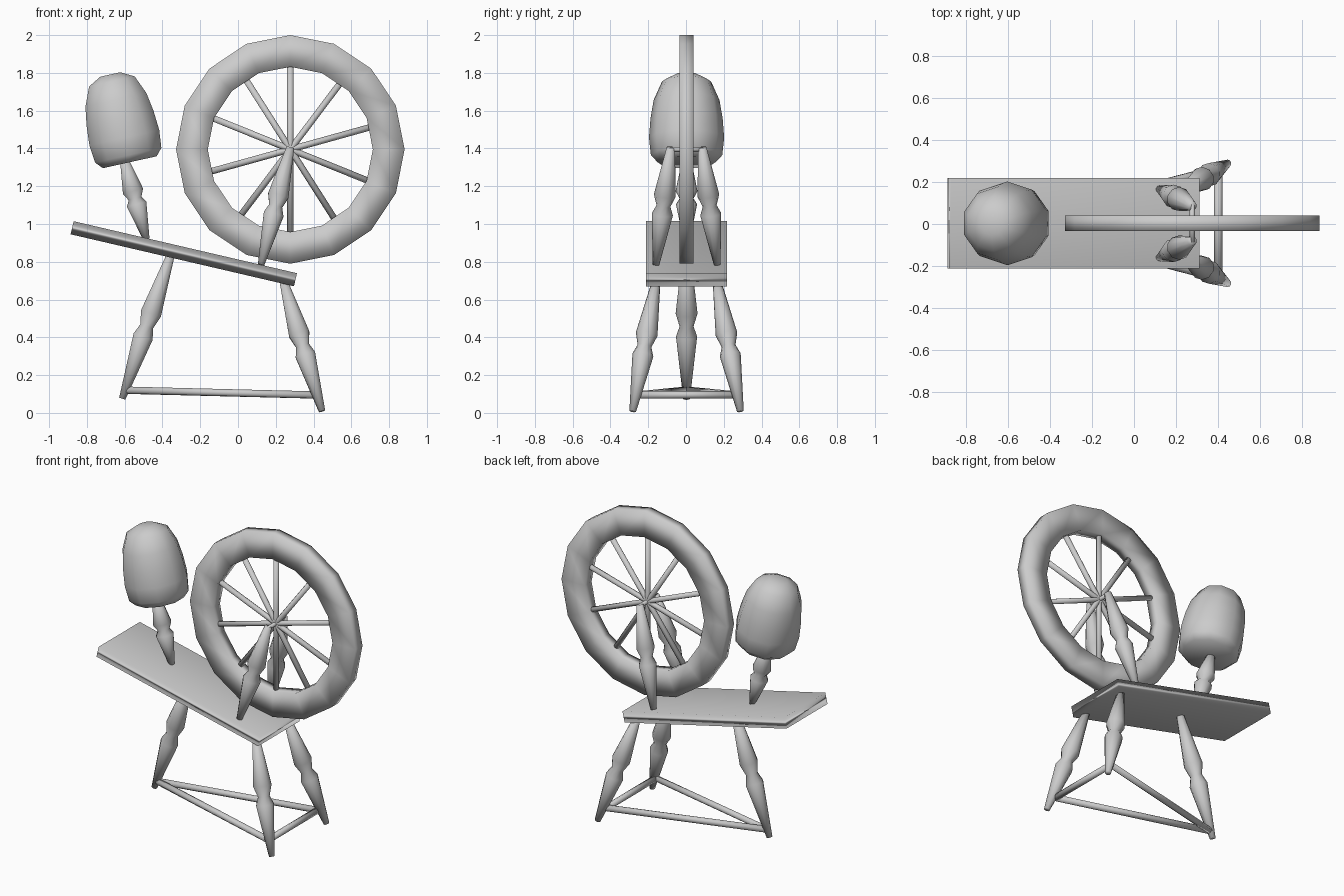
import bpy, bmesh, math
from mathutils import Vector

if "Cube" in bpy.data.objects:
    bpy.data.objects.remove(bpy.data.objects["Cube"])

Y = 0.003  # mid-plane of the model


def lathe(name, p0, p1, profile, sides):
    """Turned part from p0 to p1; profile holds (radius, fraction along axis)."""
    p0, p1 = Vector(p0), Vector(p1)
    axis = p1 - p0
    q = Vector((0, 0, 1)).rotation_difference(axis)
    bm = bmesh.new()
    rings = []
    for r, t in profile:
        ring = []
        for i in range(sides):
            a = math.pi / 2 + 2 * math.pi * i / sides
            ring.append(bm.verts.new(
                p0 + q @ Vector((r * math.cos(a), r * math.sin(a), t * axis.length))))
        rings.append(ring)
    for a, b in zip(rings, rings[1:]):
        for i in range(sides):
            j = (i + 1) % sides
            bm.faces.new((a[i], a[j], b[j], b[i]))
    bmesh.ops.remove_doubles(bm, verts=bm.verts, dist=1e-5)
    bmesh.ops.recalc_face_normals(bm, faces=bm.faces)
    for f in bm.faces:
        f.smooth = True
    me = bpy.data.meshes.new(name)
    bm.to_mesh(me)
    bm.free()
    ob = bpy.data.objects.new(name, me)
    bpy.context.collection.objects.link(ob)
    return ob


def rod(name, p0, p1, r, sides=8):
    return lathe(name, p0, p1, [(0, 0), (r, 0), (r, 1), (0, 1)], sides)


def turned(name, p0, p1):
    """Spindle with two bulges and a neck between them."""
    prof = [(0, 0), (.018, 0), (.056, .43), (.037, .5), (.058, .59), (.022, 1), (0, 1)]
    return lathe(name, p0, p1, prof, 10)


# sloping board
bpy.ops.mesh.primitive_cube_add(size=1, location=(-.287, Y, .8425),
                                rotation=(0, math.radians(13.1), 0))
board = bpy.context.object
board.name = "board"
board.scale = (1.214, .43, .071)
bpy.ops.object.shade_smooth()

# legs and stretchers
turned("left_leg", (-.613, Y, .075), (-.355, Y, .84))
for s, side in ((-1, "front"), (1, "back")):
    turned(side + "_leg", (.445, Y + s * .285, .009), (.24, Y + s * .16, .70))
    rod(side + "_stretcher", (-.595, Y, .12), (.4, Y + s * .258, .095), .02)
    # wheel supports
    turned(side + "_wheel_support", (.122, Y + s * .162, .785), (.277, Y + s * .083, 1.405))
rod("cross_stretcher", (.4, Y - .258, .095), (.4, Y + .258, .095), .02)

# wheel: rim, spokes, axle
cx, cz = .277, 1.395
lathe("wheel_rim", (cx, Y - .037, cz), (cx, Y + .037, cz),
      [(.437, 0), (.605, 0), (.605, 1), (.437, 1), (.437, 0)], 16)
for i, deg in enumerate((90, 53, 15.5, -22, -57.5)):
    a = math.radians(deg)
    dx, dz = .445 * math.cos(a), .445 * math.sin(a)
    rod("spoke_pair_%d" % i, (cx - dx, Y, cz - dz), (cx + dx, Y, cz + dz), .017)
rod("axle", (cx, Y - .09, cz), (cx, Y + .09, cz), .013)

# distaff post and wool bundle
turned("distaff_post", (-.485, Y, .92), (-.605, Y, 1.35))
base = Vector((-.573, Y, 1.327))
tip = base + Vector((-.216, 0, .976)) * .476
lathe("wool_bundle", base, tip,
      [(0, 0), (.153, 0), (.189, .08), (.199, .28), (.191, .5),
       (.174, .71), (.13, .92), (.057, 1), (0, 1)], 10)
